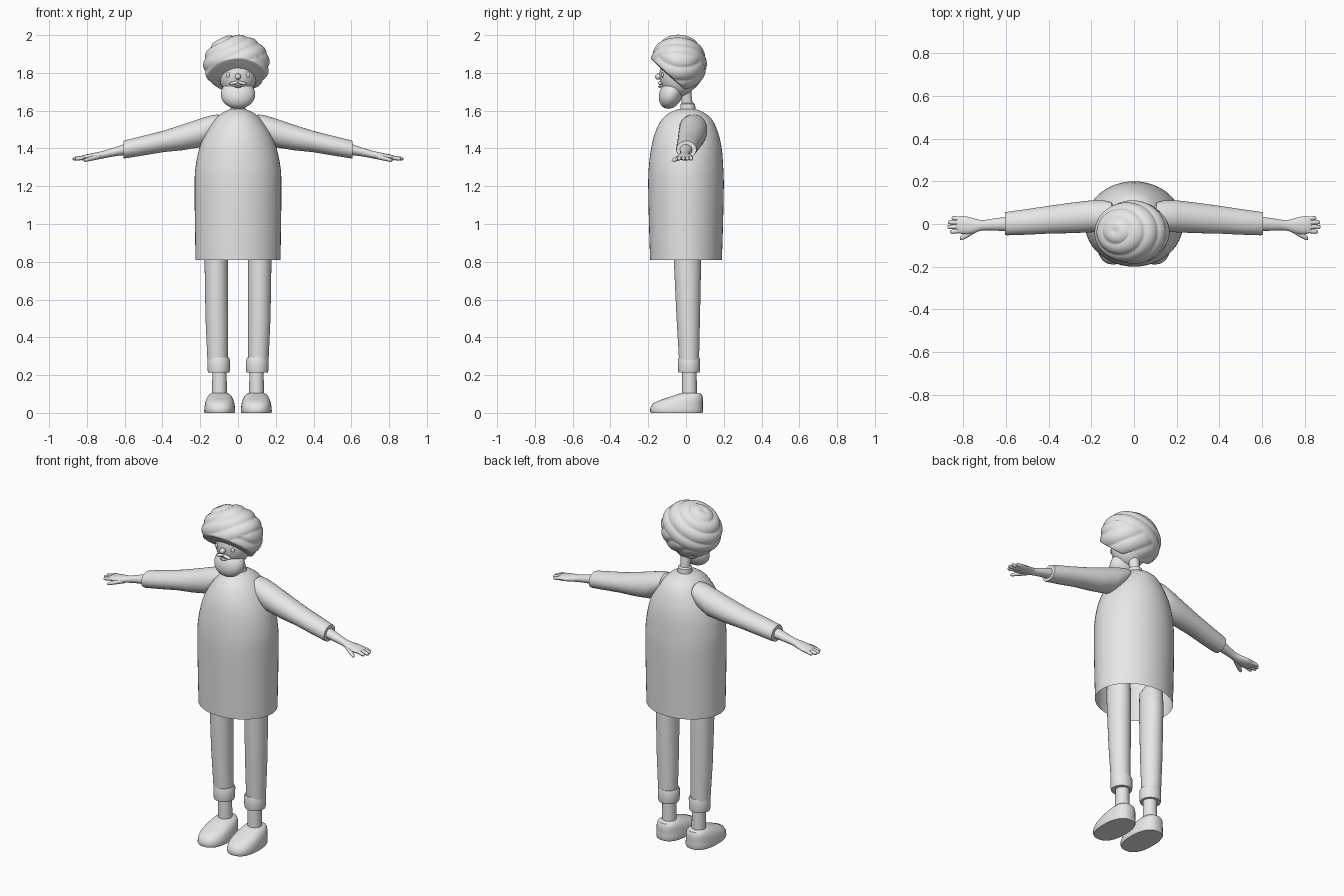
import bpy, bmesh, math
from mathutils import Vector, Matrix

grey = bpy.data.materials.new("plain_grey")
grey.diffuse_color = (0.8, 0.8, 0.8, 1)


def finish(name, bm, mirror=False, angle=40):
    bmesh.ops.recalc_face_normals(bm, faces=bm.faces)
    me = bpy.data.meshes.new(name)
    bm.to_mesh(me)
    bm.free()
    me.materials.append(grey)
    ob = bpy.data.objects.new(name, me)
    bpy.context.collection.objects.link(ob)
    bpy.ops.object.select_all(action='DESELECT')
    ob.select_set(True)
    bpy.context.view_layer.objects.active = ob
    bpy.ops.object.shade_smooth_by_angle(angle=math.radians(angle))
    if mirror:
        ob.modifiers.new("mirror", 'MIRROR')
    return ob


def smooth_rows(rows, steps):
    """Catmull-Rom interpolation between the key sections."""
    if steps < 2:
        return rows
    out = []
    for i in range(len(rows) - 1):
        a, b = rows[max(i - 1, 0)], rows[i]
        c, d = rows[i + 1], rows[min(i + 2, len(rows) - 1)]
        for s in range(steps):
            t = s / steps
            out.append([0.5 * (2 * q + (r - p) * t + (2 * p - 5 * q + 4 * r - w) * t * t
                               + (3 * q - p - 3 * r + w) * t ** 3)
                        for p, q, r, w in zip(a, b, c, d)])
    out.append(rows[-1])
    return out


def loft(name, rows, axis='z', seg=32, steps=1, power=2, caps=(True, True), mirror=False):
    """Skin through sections (x, y, z, r1, r2) lying across the axis."""
    bm = bmesh.new()
    u, v = (Vector((1, 0, 0)), Vector((0, 1, 0))) if axis == 'z' else (Vector((0, 1, 0)), Vector((0, 0, 1)))
    rings = []
    for x, y, z, r1, r2 in smooth_rows(rows, steps):
        ring = []
        for k in range(seg):
            a = 2 * math.pi * k / seg
            c, s = math.cos(a), math.sin(a)
            c = math.copysign(abs(c) ** (2 / power), c)
            s = math.copysign(abs(s) ** (2 / power), s)
            ring.append(bm.verts.new(Vector((x, y, z)) + u * r1 * c + v * r2 * s))
        rings.append(ring)
    for a, b in zip(rings, rings[1:]):
        for k in range(seg):
            j = (k + 1) % seg
            bm.faces.new((a[k], a[j], b[j], b[k]))
    if caps[0]:
        bm.faces.new(rings[0])
    if caps[1]:
        bm.faces.new(rings[-1])
    return finish(name, bm, mirror)


def ball(name, loc, size, tilt=0, axis='X', mirror=False, u=24, v=16):
    bm = bmesh.new()
    m = Matrix.Translation(loc) @ Matrix.Rotation(tilt, 4, axis) @ Matrix.Diagonal((*size, 1))
    bmesh.ops.create_uvsphere(bm, u_segments=u, v_segments=v, radius=1, matrix=m)
    return finish(name, bm, mirror, 80)


# Robe, open at the hem
loft("robe", [(0, 0, 0.81, 0.225, 0.19), (0, 0, 1.0, 0.228, 0.196), (0, 0, 1.2, 0.23, 0.2),
              (0, 0, 1.3, 0.225, 0.197), (0, 0.002, 1.4, 0.205, 0.187), (0, 0.003, 1.48, 0.172, 0.168),
              (0, 0.005, 1.55, 0.125, 0.135), (0, 0.005, 1.59, 0.08, 0.09),
              (0, 0.006, 1.61, 0.035, 0.04)], seg=48, steps=4, caps=(False, True))

# Collar and neck
loft("collar", [(0, 0.01, 1.59, 0.042, 0.042), (0, 0.01, 1.635, 0.038, 0.038), (0, 0.01, 1.64, 0.03, 0.03)])
loft("neck", [(0, 0.01, 1.6, 0.03, 0.03), (0, 0.004, 1.66, 0.028, 0.028), (0, -0.01, 1.73, 0.035, 0.035)])

# Sleeves
loft("sleeve", [(0.085, 0.04, 1.55, 0.02, 0.015), (0.105, 0.04, 1.535, 0.06, 0.045),
                (0.14, 0.038, 1.51, 0.073, 0.066), (0.2, 0.036, 1.482, 0.075, 0.076),
                (0.3, 0.028, 1.457, 0.071, 0.067), (0.4, 0.02, 1.436, 0.065, 0.056),
                (0.5, 0.01, 1.415, 0.06, 0.052), (0.595, 0.002, 1.396, 0.055, 0.048),
                (0.605, 0.002, 1.394, 0.053, 0.046), (0.605, 0.002, 1.394, 0.035, 0.03)],
     axis='x', mirror=True)

# Hands: wrist and palm, then fingers and thumb
loft("hand", [(0.59, 0, 1.396, 0.034, 0.03), (0.65, -0.002, 1.383, 0.029, 0.024),
              (0.71, -0.006, 1.368, 0.024, 0.02), (0.75, -0.008, 1.36, 0.034, 0.019),
              (0.79, -0.006, 1.354, 0.042, 0.017), (0.825, -0.004, 1.35, 0.038, 0.013),
              (0.835, -0.004, 1.349, 0.025, 0.007)], axis='x', seg=20, steps=3, mirror=True)
for name, y, tip in (("index", -0.036, 0.862), ("middle", -0.014, 0.875),
                     ("ring", 0.008, 0.872), ("little", 0.027, 0.855)):
    loft(name + "_finger", [(0.81, y * 0.85, 1.352, 0.011, 0.011), (tip - 0.012, y, 1.346, 0.01, 0.01),
                            (tip - 0.003, y, 1.345, 0.008, 0.007), (tip, y, 1.345, 0.003, 0.003)],
         axis='x', seg=12, mirror=True)
loft("thumb", [(0.735, -0.02, 1.357, 0.016, 0.014), (0.775, -0.045, 1.347, 0.015, 0.012),
               (0.808, -0.064, 1.338, 0.012, 0.009), (0.816, -0.068, 1.336, 0.004, 0.003)],
     axis='x', seg=12, steps=2, mirror=True)

# Trouser legs, cuffs, ankles
loft("trouser_leg", [(0.108, 0.016, 0.28, 0.054, 0.053), (0.112, 0.012, 0.5, 0.06, 0.062),
                     (0.115, 0.008, 0.8, 0.062, 0.072), (0.115, 0.008, 0.9, 0.06, 0.07),
                     (0.115, 0.008, 0.94, 0.035, 0.04)], mirror=True)
loft("trouser_cuff", [(0.102, 0.016, 0.215, 0.04, 0.04), (0.102, 0.016, 0.215, 0.056, 0.056),
                      (0.102, 0.016, 0.225, 0.059, 0.058), (0.102, 0.016, 0.28, 0.06, 0.059),
                      (0.103, 0.016, 0.292, 0.055, 0.055)], mirror=True)
loft("ankle", [(0.098, 0.018, 0.08, 0.04, 0.04), (0.098, 0.018, 0.25, 0.037, 0.038)], mirror=True)

# Shoes with flat soles
loft("shoe", [(0.097, -0.05, 0, 0.079, 0.136), (0.097, -0.05, 0.008, 0.082, 0.14),
              (0.097, -0.05, 0.028, 0.081, 0.139), (0.097, -0.042, 0.052, 0.077, 0.131),
              (0.097, -0.02, 0.07, 0.072, 0.11), (0.097, 0.005, 0.088, 0.063, 0.083),
              (0.097, 0.02, 0.1, 0.052, 0.062), (0.097, 0.022, 0.106, 0.038, 0.045)],
     power=2.4, mirror=True)

# Head, beard and face details
ball("head", (0, -0.04, 1.79), (0.1, 0.1, 0.12), u=40, v=28)
ball("beard", (0, -0.08, 1.687), (0.091, 0.06, 0.08), tilt=-0.42, u=40, v=28)
ball("nose", (0, -0.146, 1.78), (0.016, 0.018, 0.016))
ball("lower_lip", (0, -0.138, 1.727), (0.02, 0.01, 0.006))
ball("eye", (0.053, -0.125, 1.79), (0.011, 0.007, 0.014), mirror=True)
ball("eyebrow", (0.053, -0.122, 1.822), (0.021, 0.007, 0.005), tilt=0.2, axis='Y', mirror=True)
ball("moustache", (0.022, -0.137, 1.746), (0.026, 0.012, 0.009), tilt=0.25, axis='Y', mirror=True)

# Turban: scalloped wraps around two leaning axes, trimmed above the face
bm = bmesh.new()
bmesh.ops.create_uvsphere(bm, u_segments=96, v_segments=72, radius=1)
centre = Vector((-0.007, -0.04, 1.845))
wrap = Vector((-0.5, 0.05, 0.86)).normalized()
under = Vector((0.62, 0.1, 0.78)).normalized()
trim_point, trim = Vector((0, -0.14, 1.835)), Vector((0, 0.67, 0.74)).normalized()
for vert in bm.verts:
    d = vert.co.normalized()
    t = math.acos(max(-1, min(1, d.dot(wrap))))
    if t < 1.72:
        scale = 0.945 + 0.06 * abs(math.sin(math.pi * t / 0.43)) ** 0.6
    else:
        t = math.acos(max(-1, min(1, d.dot(under))))
        scale = 0.93 + 0.06 * abs(math.sin(math.pi * t / 0.5)) ** 0.6
    p = centre + Vector((d.x * 0.177, d.y * 0.15, d.z * 0.157)) * scale
    below = trim.dot(p - trim_point)
    if below < 0:
        p -= trim * below * 0.93
    vert.co = p
finish("turban", bm, angle=60)
